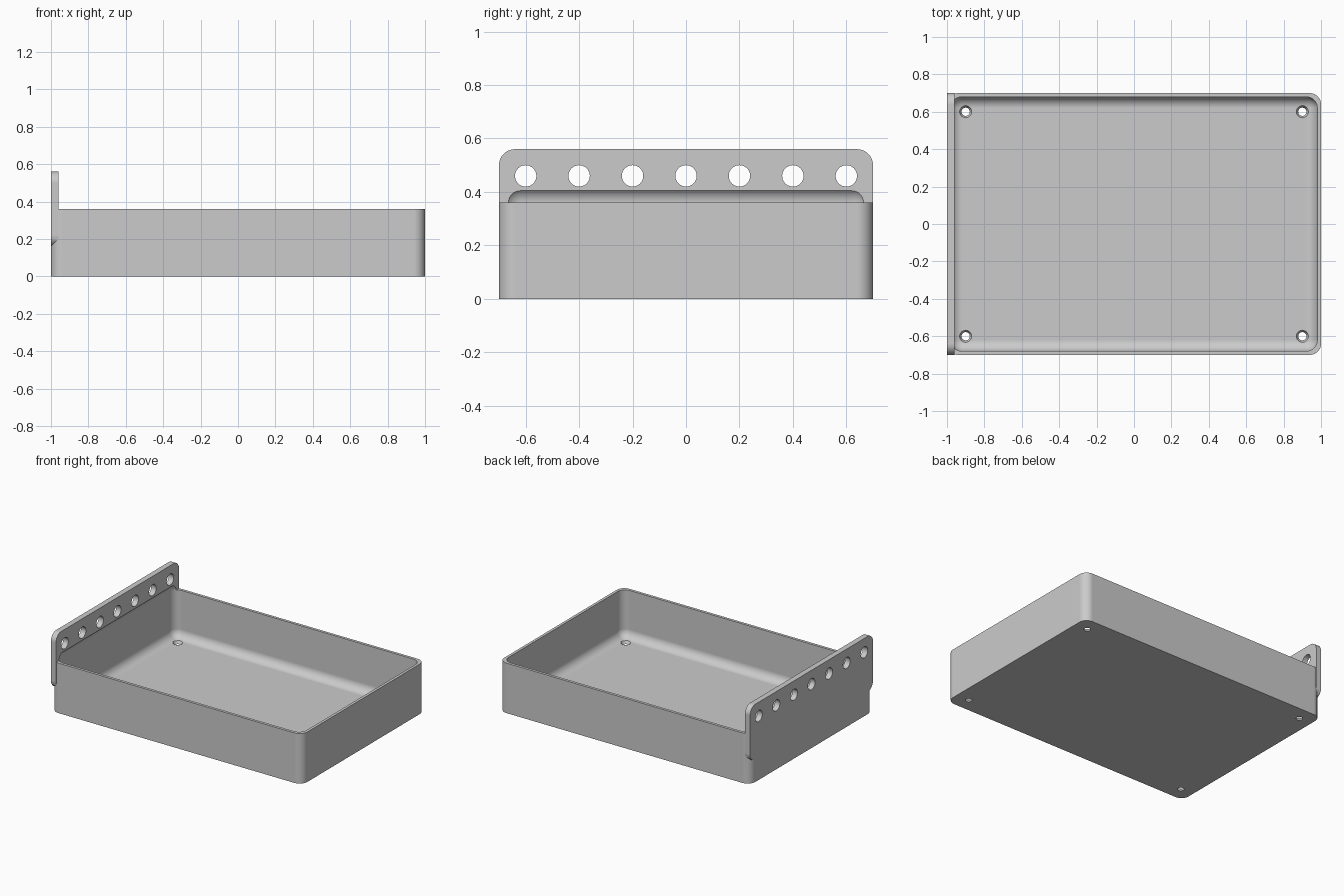
import bpy, bmesh, math
from mathutils import Matrix, Vector

default = bpy.data.objects.get("Cube")
if default:
    bpy.data.objects.remove(default, do_unlink=True)

RADIUS = 0.06        # shared fillet radius
SEGMENTS = 12

grey = bpy.data.materials.new("light grey")
grey.use_nodes = True
colour = (0.6, 0.6, 0.6, 1)
grey.diffuse_color = colour
grey.node_tree.nodes["Principled BSDF"].inputs["Base Color"].default_value = colour


def make_object(name, bm):
    bmesh.ops.recalc_face_normals(bm, faces=bm.faces)
    mesh = bpy.data.meshes.new(name)
    bm.to_mesh(mesh)
    bm.free()
    mesh.materials.append(grey)
    obj = bpy.data.objects.new(name, mesh)
    bpy.context.collection.objects.link(obj)
    return obj


def rounded_slab(name, width, height, depth, matrix):
    """Rounded rectangle extruded along its local z."""
    bm = bmesh.new()
    verts = []
    for i, (sx, sy) in enumerate([(1, 1), (-1, 1), (-1, -1), (1, -1)]):
        cx, cy = sx * (width / 2 - RADIUS), sy * (height / 2 - RADIUS)
        for k in range(SEGMENTS + 1):
            a = math.pi / 2 * (i + k / SEGMENTS)
            verts.append(bm.verts.new((cx + RADIUS * math.cos(a), cy + RADIUS * math.sin(a), 0)))
    face = bm.faces.new(verts)
    grown = bmesh.ops.extrude_face_region(bm, geom=[face])["geom"]
    bmesh.ops.translate(bm, vec=(0, 0, depth),
                        verts=[v for v in grown if isinstance(v, bmesh.types.BMVert)])
    bm.transform(matrix)
    return make_object(name, bm)


def cones(name, matrices, r1, r2, depth):
    bm = bmesh.new()
    for m in matrices:
        bmesh.ops.create_cone(bm, cap_ends=True, segments=40, radius1=r1, radius2=r2,
                              depth=depth, matrix=m)
    return make_object(name, bm)


def combine(target, other, operation):
    mod = target.modifiers.new(operation.lower(), 'BOOLEAN')
    mod.operation = operation
    mod.solver = 'EXACT'
    mod.object = other
    bpy.context.view_layer.objects.active = target
    bpy.ops.object.modifier_apply(modifier=mod.name)
    bpy.data.objects.remove(other, do_unlink=True)


# Tray body and the upright hanging plate on its -x end
tray = rounded_slab("tray", 2, 1.4, 0.36, Matrix())
upright = Matrix(((0, 0, 1, -1), (1, 0, 0, 0), (0, 1, 0, 0.36), (0, 0, 0, 1)))
plate = rounded_slab("hanging_plate", 1.4, 0.4, 0.04, upright)
combine(tray, plate, 'UNION')

# Filleted cavity, which also bites a shallow recess into the plate
bm = bmesh.new()
bmesh.ops.create_cube(bm, size=1)
bmesh.ops.scale(bm, vec=(1.96, 1.36, 0.4), verts=bm.verts)
bmesh.ops.translate(bm, vec=(0, 0, 0.22), verts=bm.verts)
bmesh.ops.bevel(bm, geom=list(bm.edges), offset=RADIUS, offset_type='OFFSET',
                segments=SEGMENTS, profile=0.5, affect='EDGES')
combine(tray, make_object("cavity_cutter", bm), 'DIFFERENCE')

# Row of hanging holes through the plate
across = Matrix.Rotation(math.pi / 2, 4, 'Y')
row = [Matrix.Translation((-0.98, 0.2 * i, 0.46)) @ across for i in range(-3, 4)]
combine(tray, cones("plate_hole_cutter", row, 0.04, 0.04, 0.2), 'DIFFERENCE')

# Tapered screw holes in the floor corners
corners = [Matrix.Translation((0.9 * sx, 0.6 * sy, 0.01)) for sx in (-1, 1) for sy in (-1, 1)]
combine(tray, cones("floor_hole_cutter", corners, 0.017, 0.037, 0.04), 'DIFFERENCE')

# Smooth fillets, crisp edges
for o in bpy.context.selected_objects:
    o.select_set(False)
tray.select_set(True)
bpy.context.view_layer.objects.active = tray
bpy.ops.object.shade_smooth_by_angle(angle=math.radians(30))
weighted = tray.modifiers.new("weighted_normals", 'WEIGHTED_NORMAL')
weighted.keep_sharp = True
